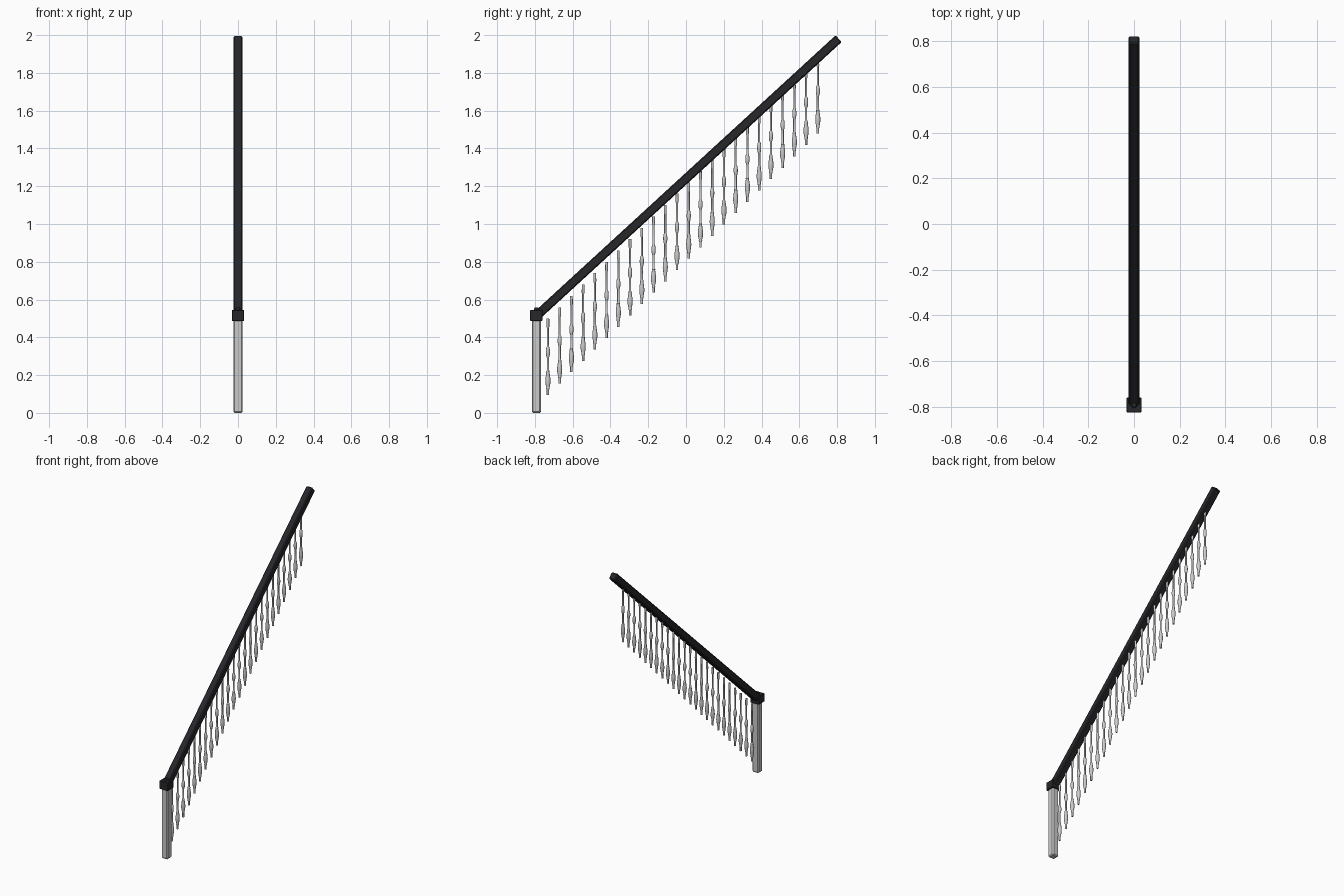
import bpy, math
from mathutils import Vector

if "Cube" in bpy.data.objects:
    bpy.data.objects.remove(bpy.data.objects["Cube"])

dark = bpy.data.materials.new("dark_finish")
dark.diffuse_color = (0.02, 0.02, 0.024, 1)
dark.use_nodes = True
dark.node_tree.nodes["Principled BSDF"].inputs["Base Color"].default_value = dark.diffuse_color


def box(name, center, size, bevel=0.0, tilt=0.0, mat=None):
    bpy.ops.mesh.primitive_cube_add(size=1, location=center)
    ob = bpy.context.object
    ob.name = name
    ob.scale = size
    bpy.ops.object.transform_apply(location=False, rotation=False, scale=True)
    ob.rotation_euler.x = tilt
    if bevel:
        m = ob.modifiers.new("chamfer", 'BEVEL')
        m.width = bevel
        m.segments = 1
    if mat:
        ob.data.materials.append(mat)
    return ob


def lathe(name, profile, sides):
    verts, faces = [], []
    for r, z in profile:
        for k in range(sides):
            a = 2 * math.pi * k / sides
            verts.append((r * math.cos(a), r * math.sin(a), z))
    for i in range(len(profile) - 1):
        for k in range(sides):
            n = (k + 1) % sides
            faces.append((i * sides + k, i * sides + n,
                          (i + 1) * sides + n, (i + 1) * sides + k))
    faces.append(tuple(reversed(range(sides))))
    faces.append(tuple(range(len(verts) - sides, len(verts))))
    me = bpy.data.meshes.new(name)
    me.from_pydata(verts, [], faces)
    return me


# newel post with chamfered edges, dark cap and small finial peg
POST_Y = -0.792
box("newel_post", (0, POST_Y, 0.25), (0.049, 0.049, 0.50), 0.007)
box("newel_cap", (0, POST_Y, 0.516), (0.066, 0.066, 0.058), 0.003, mat=dark)
peg = bpy.data.objects.new("cap_peg", lathe(
    "cap_peg", [(0.013, 0), (0.013, 0.008), (0.009, 0.014)], 12))
peg.location = (0, POST_Y, 0.543)
peg.data.materials.append(dark)
bpy.context.collection.objects.link(peg)

# sloping handrail
a, b = Vector((0, POST_Y, 0.513)), Vector((0, 0.808, 1.981))
d = b - a
box("handrail", (a + b) / 2, (0.048, d.length, 0.048), 0.006,
    math.atan2(d.z, d.y), dark)

# turned balusters stepping up under the rail
profile = [(0.0065, 0), (0.0065, 0.028), (0.0095, 0.034), (0.0085, 0.040),
           (0.0125, 0.058), (0.0135, 0.075), (0.0125, 0.092), (0.0085, 0.118),
           (0.0095, 0.124), (0.0060, 0.130), (0.0060, 0.198), (0.0085, 0.204),
           (0.0110, 0.220), (0.0110, 0.234), (0.0085, 0.250), (0.0055, 0.256),
           (0.0055, 0.355), (0.0075, 0.360), (0.0070, 0.404)]
mesh = lathe("baluster", profile, 16)
COUNT = 24
for i in range(COUNT):
    t = i / (COUNT - 1)
    ob = bpy.data.objects.new("baluster", mesh)
    ob.location = (0, -0.731 + 1.429 * t, 0.095 + 1.383 * t)
    bpy.context.collection.objects.link(ob)
    if i == 0:
        bpy.ops.object.select_all(action='DESELECT')
        ob.select_set(True)
        bpy.context.view_layer.objects.active = ob
        bpy.ops.object.shade_smooth_by_angle(angle=math.radians(35))
